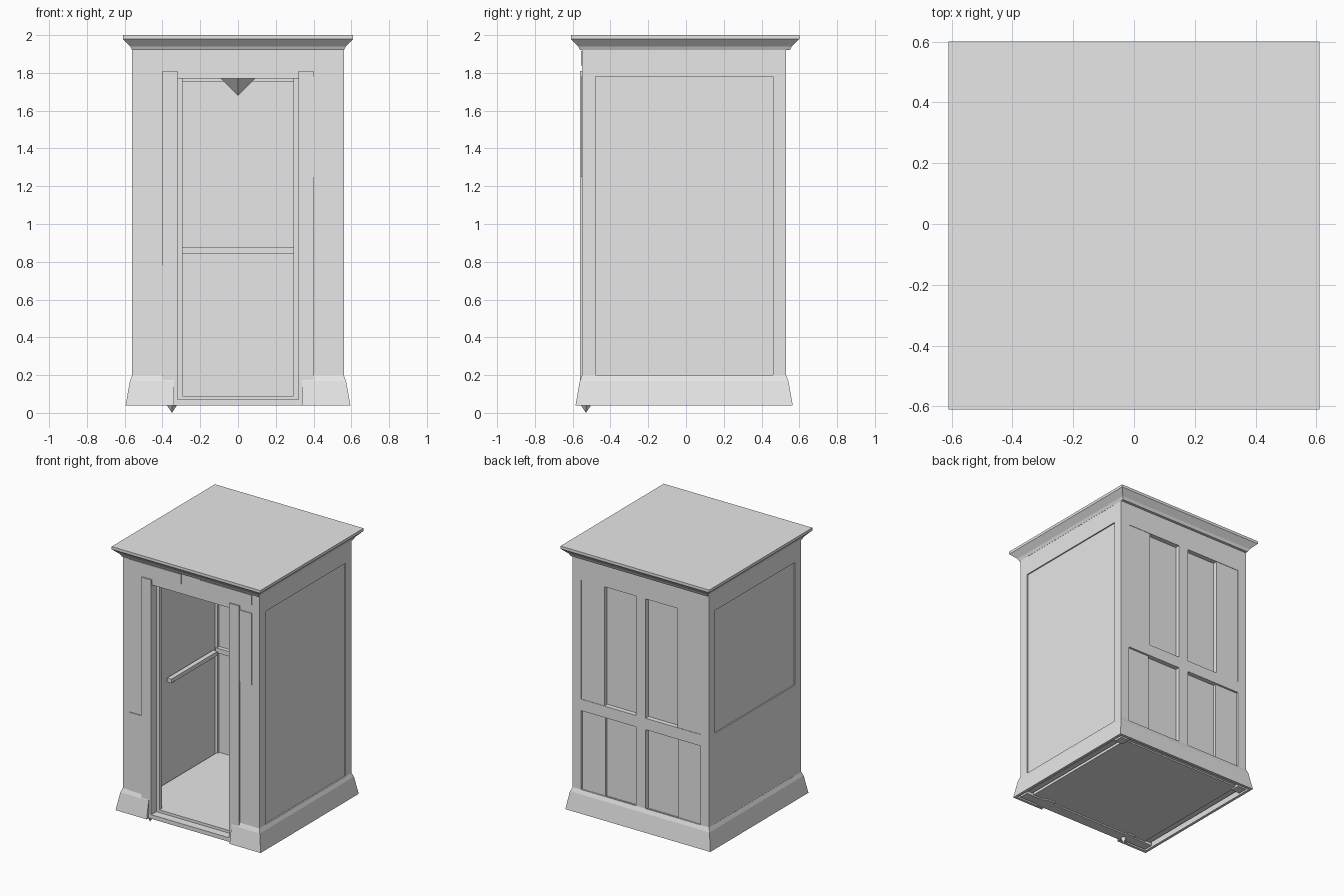
import bpy
import bmesh
from mathutils import Vector

cube = bpy.data.objects.get("Cube")
if cube:
    bpy.data.objects.remove(cube, do_unlink=True)

grey = bpy.data.materials.new("light grey")
grey.use_nodes = True
grey.diffuse_color = (0.8, 0.8, 0.8, 1)
grey.node_tree.nodes["Principled BSDF"].inputs["Base Color"].default_value = (0.8, 0.8, 0.8, 1)

X, FRONT, BACK = 0.56, -0.55, 0.53     # body faces
BASE, TOP, HEAD = 0.04, 1.93, 1.78     # body bottom, body top, head rail


def finish(name, bm):
    bmesh.ops.recalc_face_normals(bm, faces=bm.faces)
    mesh = bpy.data.meshes.new(name)
    bm.to_mesh(mesh)
    bm.free()
    mesh.materials.append(grey)
    ob = bpy.data.objects.new(name, mesh)
    bpy.context.collection.objects.link(ob)
    return ob


def box(name, x, y, z):
    """Box from (low, high) ranges on each axis."""
    bm = bmesh.new()
    bmesh.ops.create_cube(bm, size=1)
    for v in bm.verts:
        v.co = Vector(r[0] if c < 0 else r[1] for c, r in zip(v.co, (x, y, z)))
    return finish(name, bm)


def sweep(name, path, profile, closed):
    """Sweep a closed (outward, height) profile along a right-angled path.
    Each path entry is x, y and the outward direction at that corner."""
    bm = bmesh.new()
    rings = [[bm.verts.new((x + o * dx, y + o * dy, z)) for o, z in profile]
             for x, y, dx, dy in path]
    n, m = len(rings), len(profile)
    for i in range(n if closed else n - 1):
        a, b = rings[i], rings[(i + 1) % n]
        for j in range(m):
            k = (j + 1) % m
            bm.faces.new((a[j], a[k], b[k], b[j]))
    if not closed:
        bm.faces.new(rings[0])
        bm.faces.new(rings[-1])
    return finish(name, bm)


def cone(name, loc, r_low, r_high, height, sides=4):
    bm = bmesh.new()
    bmesh.ops.create_cone(bm, cap_ends=True, segments=sides,
                          radius1=r_low, radius2=r_high, depth=height)
    bmesh.ops.translate(bm, verts=bm.verts, vec=loc)
    return finish(name, bm)


# Floor, threshold and ceiling
box("floor", (-0.5, 0.5), (-0.5, 0.5), (0.05, 0.09))
box("threshold", (-0.34, 0.34), (-0.56, -0.48), (BASE, 0.07))
box("ceiling", (-0.52, 0.52), (-0.5, 0.5), (HEAD, 1.81))
cone("ceiling_light", (0, 0, 1.73), 0.0, 0.1, 0.1)
cone("levelling_foot", (-0.35, -0.53, 0.03), 0.0, 0.04, 0.06)

# Roof: flared cornice with a flat slab on top
corners = [(-1, -1), (1, -1), (1, 1), (-1, 1)]
bm = bmesh.new()
levels = [(0.56, 1.92), (0.57, 1.94), (0.595, 1.965), (0.61, 1.98), (0.61, 2.0)]
rings = [[bm.verts.new((sx * r, sy * (r - 0.005) - 0.005, z)) for sx, sy in corners]
         for r, z in levels]
for a, b in zip(rings, rings[1:]):
    for i in range(4):
        j = (i + 1) % 4
        bm.faces.new((a[i], a[j], b[j], b[i]))
bm.faces.new(rings[0])
bm.faces.new(rings[-1])
finish("roof", bm)

# Flared skirt, open at the doorway
skirt = [(0.0, 0.2), (0.012, 0.17), (0.035, BASE), (0.015, BASE), (-0.01, 0.2)]
sweep("skirt", [(-0.34, FRONT, 0, -1), (-X, FRONT, -1, -1), (-X, BACK, -1, 1),
                (X, BACK, 1, 1), (X, FRONT, 1, -1), (0.34, FRONT, 0, -1)], skirt, False)

# Corner posts
for side, s in (("right", -1), ("left", 1)):
    px = sorted((s * 0.49, s * X))
    box(side + "_back_post", px, (0.46, BACK), (BASE, TOP))
    # Front pillar and deep door jamb
    box(side + "_front_pillar", sorted((s * 0.38, s * X)), (FRONT, -0.48), (BASE, TOP))
    box(side + "_door_jamb", sorted((s * 0.32, s * 0.4)), (-0.56, -0.46), (BASE, HEAD + 0.03))
    box(side + "_door_stop", sorted((s * 0.295, s * 0.33)), (-0.5, -0.47), (0.07, HEAD))
    # Side wall: panel framed by top and bottom rails
    wall_x = sorted((s * 0.51, s * (X - 0.01)))
    rail_x = sorted((s * 0.5, s * (X - 0.001)))
    box(side + "_side_panel", wall_x, (-0.48, 0.46), (0.06, HEAD))
    box(side + "_top_rail", rail_x, (-0.48, 0.46), (HEAD, TOP))
    # Sign plates over the door
    box(side + "_header_plate", sorted((s * 0.08, s * 0.5)),
        (FRONT - 0.006, FRONT), (1.84, 1.915))

# Front header and pillar plates
box("door_header", (-0.4, 0.4), (FRONT, -0.48), (HEAD - 0.01, TOP))
box("left_pillar_plate", (0.39, 0.5), (FRONT - 0.006, FRONT), (1.25, HEAD))
box("right_pillar_plate", (-0.5, -0.39), (FRONT - 0.006, FRONT), (0.2, 0.78))

# Right wall: raised lower panel, handrail inside
box("right_lower_panel", (-X + 0.001, -0.53), (-0.48, 0.46), (0.19, 0.87))
box("right_handrail", (-0.49, -0.455), (-0.13, 0.41), (0.845, 0.875))
for y in (-0.08, 0.36):
    box("handrail_bracket", (-0.51, -0.47), (y - 0.012, y + 0.012), (0.83, 0.86))

# Back wall: inner sheet, rails, centre bar and stiles around recessed panels
box("back_sheet", (-0.5, 0.5), (0.48, 0.495), (0.06, HEAD))
box("back_inner_sill", (-0.5, 0.5), (0.45, 0.48), (0.84, 0.875))
box("back_top_rail", (-0.49, 0.49), (0.47, BACK), (1.755, TOP))
box("back_middle_rail", (-0.49, 0.49), (0.49, BACK), (0.785, 0.87))
box("back_bottom_rail", (-0.49, 0.49), (0.49, BACK - 0.005), (0.06, 0.19))
box("back_centre_bar", (-0.04, 0.04), (0.49, BACK), (0.19, 1.76))
for side, s in (("right", -1), ("left", 1)):
    across = sorted((s * 0.3, s * 0.49))
    box(side + "_back_upper_stile", across, (0.49, BACK - 0.003), (0.87, 1.76))
    box(side + "_back_lower_panel", across, (0.49, BACK - 0.015), (0.19, 0.785))
